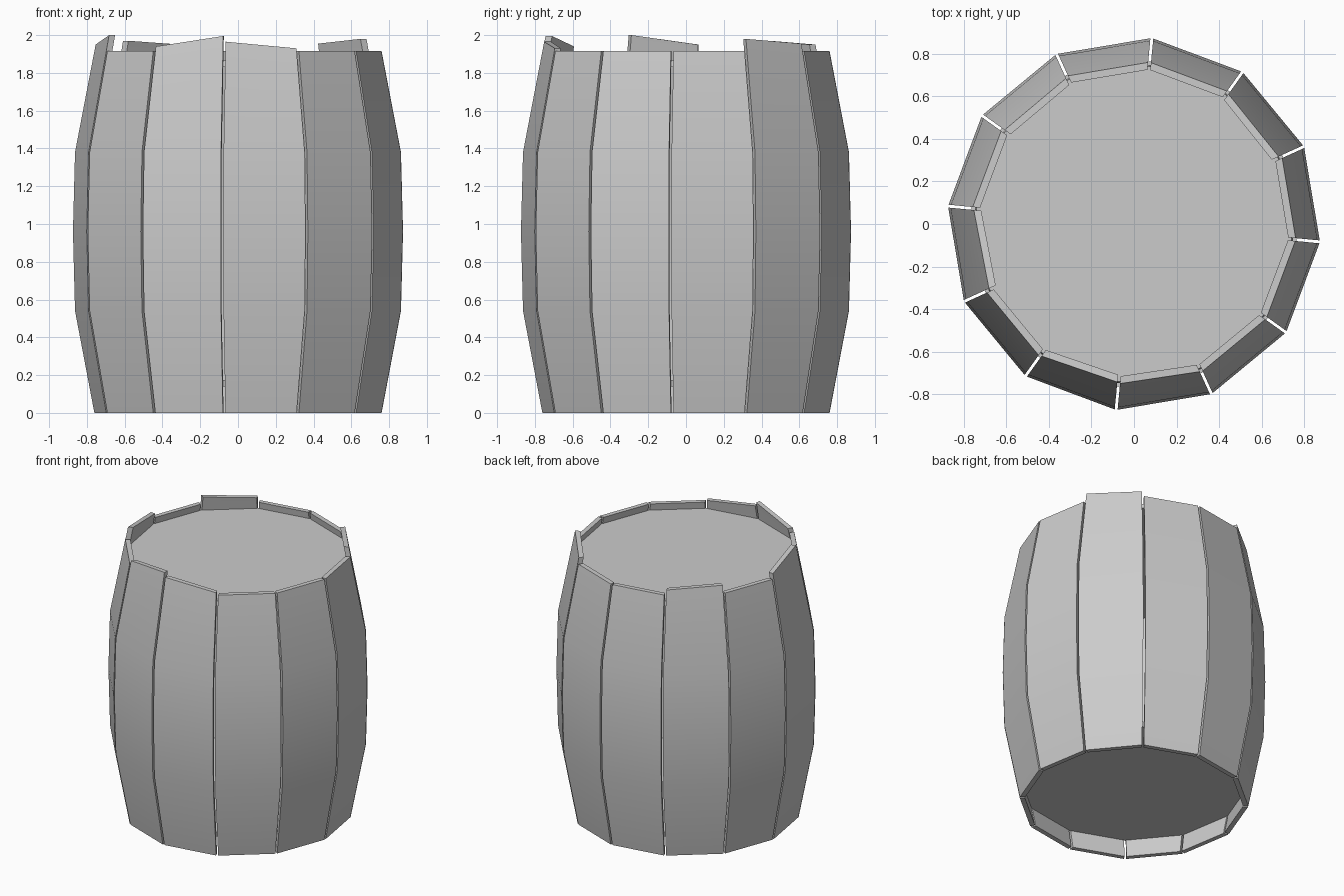
import bpy, bmesh, math

cube = bpy.data.objects.get("Cube")
if cube:
    bpy.data.objects.remove(cube, do_unlink=True)

grey = bpy.data.materials.new("plain grey")
grey.use_nodes = True
colour = (0.6, 0.6, 0.6, 1)
grey.diffuse_color = colour
grey.node_tree.nodes["Principled BSDF"].inputs["Base Color"].default_value = colour

COUNT = 12
STEP = math.tau / COUNT
START = math.radians(-5.5)
THICK = 0.035
HALF_GAP = 0.007
LOW = 1.915
# corner radius and height along the bulging stave
PROFILE = [(0.765, 0), (0.868, 0.54), (0.879, 0.96), (0.868, 1.38), (0.765, LOW)]
# uneven stave tops: stave number -> heights of its two upper corners
RAISED = {1: (1.98, 1.955), 4: (1.95, 1.97), 6: (1.95, 2.0),
          8: (1.94, 1.995), 9: (1.965, 1.93)}


def radius_at(z):
    """Corner radius, with the end slopes carried on past the profile."""
    pairs = list(zip(PROFILE, PROFILE[1:]))
    (r0, z0), (r1, z1) = next((p for p in pairs if z <= p[1][1]), pairs[-1])
    return r0 + (r1 - r0) * (z - z0) / (z1 - z0)


def add_object(name, bm):
    bmesh.ops.recalc_face_normals(bm, faces=bm.faces)
    mesh = bpy.data.meshes.new(name)
    bm.to_mesh(mesh)
    bm.free()
    mesh.materials.append(grey)
    obj = bpy.data.objects.new(name, mesh)
    bpy.context.collection.objects.link(obj)
    return obj


def make_stave(index):
    tops = RAISED.get(index, (LOW, LOW))
    mid = START + (index + 0.5) * STEP
    bm = bmesh.new()

    def corner(side, inset, z):
        r = radius_at(z) - inset
        out = r * math.cos(STEP / 2)
        across = side * (r * math.sin(STEP / 2) - HALF_GAP)
        return bm.verts.new((out * math.cos(mid) - across * math.sin(mid),
                             out * math.sin(mid) + across * math.cos(mid), z))

    rings = []
    for level, (_, z) in enumerate(PROFILE):
        za, zb = tops if level == len(PROFILE) - 1 else (z, z)
        rings.append([corner(-1, 0, za), corner(1, 0, zb),
                      corner(1, THICK, zb), corner(-1, THICK, za)])
    for low, high in zip(rings, rings[1:]):
        for k in range(4):
            n = (k + 1) % 4
            bm.faces.new((low[k], low[n], high[n], high[k]))
    bm.faces.new(rings[0])
    bm.faces.new(rings[-1])
    obj = add_object(f"stave_{index + 1}", bm)
    bpy.ops.object.select_all(action='DESELECT')
    obj.select_set(True)
    bpy.context.view_layer.objects.active = obj
    bpy.ops.object.shade_smooth_by_angle(angle=math.radians(30))


def make_head(name, bottom, top):
    """Twelve-sided lid set inside the staves."""
    bm = bmesh.new()
    rings = []
    for z in (bottom, top):
        r = radius_at(z) - THICK + 0.006
        rings.append([bm.verts.new((r * math.cos(START + i * STEP),
                                    r * math.sin(START + i * STEP), z))
                      for i in range(COUNT)])
    for i in range(COUNT):
        n = (i + 1) % COUNT
        bm.faces.new((rings[0][i], rings[0][n], rings[1][n], rings[1][i]))
    for ring in rings:
        bm.faces.new(ring)
    add_object(name, bm)


for i in range(COUNT):
    make_stave(i)
make_head("top_head", 1.83, 1.865)
make_head("bottom_head", 0.14, 0.175)
